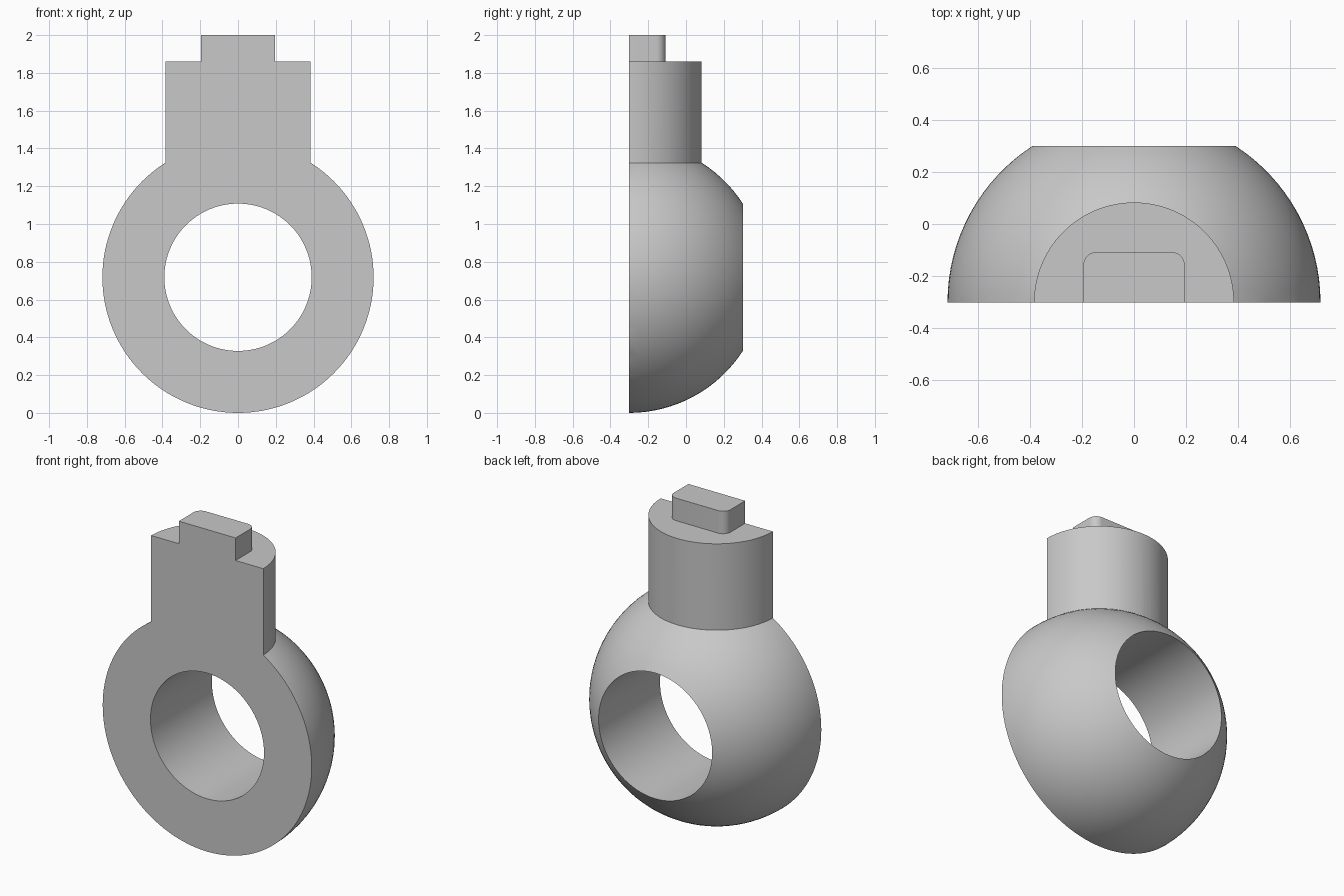
import bpy, bmesh
from math import sin, cos, asin, pi, radians
from mathutils import Matrix, Vector

if "Cube" in bpy.data.objects:
    bpy.data.objects.remove(bpy.data.objects["Cube"], do_unlink=True)

BALL_R, HOLE_R, NECK_R = 0.718, 0.39, 0.385
FRONT_Y = -0.302
CENTRE = Vector((0, FRONT_Y, BALL_R))

grey = bpy.data.materials.new("light grey")
grey.use_nodes = True
grey.diffuse_color = (0.58, 0.58, 0.58, 1)
grey.node_tree.nodes["Principled BSDF"].inputs["Base Color"].default_value = grey.diffuse_color


def make_object(name, bm):
    bmesh.ops.recalc_face_normals(bm, faces=bm.faces)
    mesh = bpy.data.meshes.new(name)
    bm.to_mesh(mesh)
    bm.free()
    mesh.materials.append(grey)
    obj = bpy.data.objects.new(name, mesh)
    bpy.context.collection.objects.link(obj)
    return obj


def combine(target, other, operation):
    mod = target.modifiers.new(operation.lower(), "BOOLEAN")
    mod.operation, mod.solver, mod.object = operation, "EXACT", other
    bpy.context.view_layer.objects.active = target
    bpy.ops.object.modifier_apply(modifier=mod.name)
    bpy.data.objects.remove(other, do_unlink=True)


def box(name, low, high):
    bm = bmesh.new()
    low, high = Vector(low), Vector(high)
    bmesh.ops.create_cube(bm, size=1, matrix=Matrix.Translation((low + high) / 2)
                          @ Matrix.Diagonal((*(high - low), 1)))
    return bm


# Ball with a straight bore: arc and bore line spun about the front-back axis
bm = bmesh.new()
steps = 32
limit = pi / 2 - asin(HOLE_R / BALL_R)
verts = []
for i in range(steps + 1):
    a = -limit + 2 * limit * i / steps
    verts.append(bm.verts.new(CENTRE + Vector((BALL_R * cos(a), BALL_R * sin(a), 0))))
edges = [bm.edges.new((verts[i], verts[(i + 1) % len(verts)])) for i in range(len(verts))]
bmesh.ops.spin(bm, geom=verts + edges, cent=CENTRE, axis=(0, 1, 0),
               angle=2 * pi, steps=128, use_duplicate=False)
bmesh.ops.remove_doubles(bm, verts=bm.verts, dist=0.0001)
body = make_object("ring_with_post", bm)

# Round neck rooted in the ball
bm = bmesh.new()
bottom, top = 1.24, 1.86
bmesh.ops.create_cone(bm, cap_ends=True, segments=96, radius1=NECK_R, radius2=NECK_R,
                      depth=top - bottom,
                      matrix=Matrix.Translation((0, FRONT_Y, (bottom + top) / 2)))
combine(body, make_object("neck", bm), "UNION")

# Key tab on top with rounded upright corners
bm = box("tab", (-0.195, FRONT_Y - 0.194, 1.75), (0.195, FRONT_Y + 0.194, 2.0))
upright = [e for e in bm.edges if abs(e.verts[0].co.z - e.verts[1].co.z) > 0.1]
bmesh.ops.bevel(bm, geom=upright, offset=0.05, segments=8, profile=0.5, affect="EDGES")
combine(body, make_object("tab", bm), "UNION")

# Cut away the front half to leave one flat face
cutter = make_object("front_cutter", box("front_cutter", (-1, -2, -1), (1, FRONT_Y, 3)))
cutter.hide_render = True
combine(body, cutter, "DIFFERENCE")

bpy.ops.object.select_all(action="DESELECT")
body.select_set(True)
bpy.context.view_layer.objects.active = body
bpy.ops.object.shade_smooth_by_angle(angle=radians(25))
